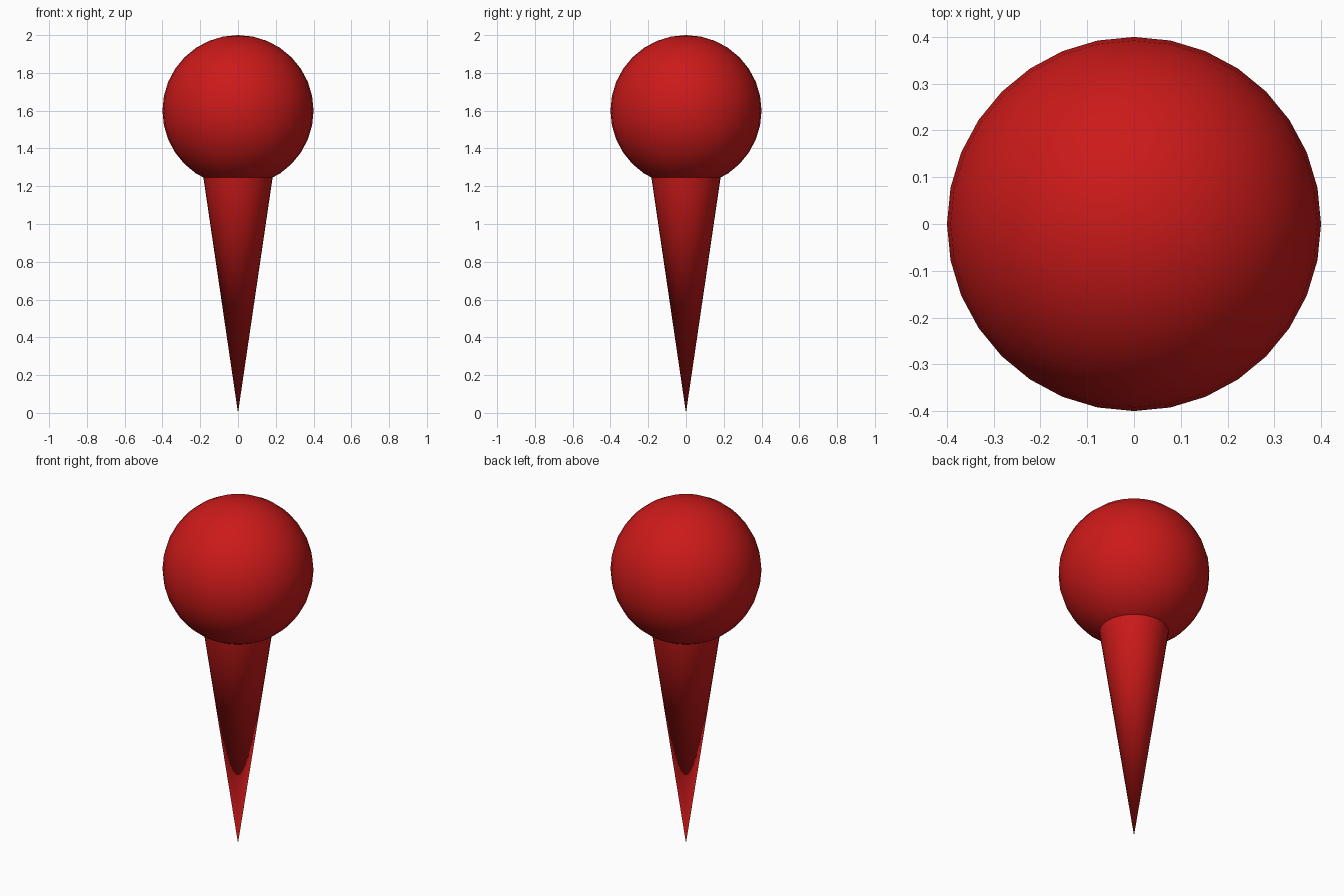
import bpy
import math

if "Cube" in bpy.data.objects:
    bpy.data.objects.remove(bpy.data.objects["Cube"])

# Shared red material
red = bpy.data.materials.new("red")
red.diffuse_color = (0.6, 0.01, 0.01, 1)
red.use_nodes = True
red.node_tree.nodes["Principled BSDF"].inputs["Base Color"].default_value = red.diffuse_color


def finish(name):
    ob = bpy.context.object
    ob.name = name
    ob.data.materials.append(red)
    bpy.ops.object.shade_smooth_by_angle(angle=math.radians(30))


# Round head
bpy.ops.mesh.primitive_uv_sphere_add(segments=32, ring_count=16, radius=0.4,
                                     location=(0, 0, 1.6))
finish("pin_head")

# Tapered spike, point down on the ground, wide end just inside the head
height = 1.27
bpy.ops.mesh.primitive_cone_add(vertices=32, radius1=0, radius2=0.147 * height,
                                depth=height, end_fill_type='NGON',
                                location=(0, 0, height / 2))
finish("pin_spike")
